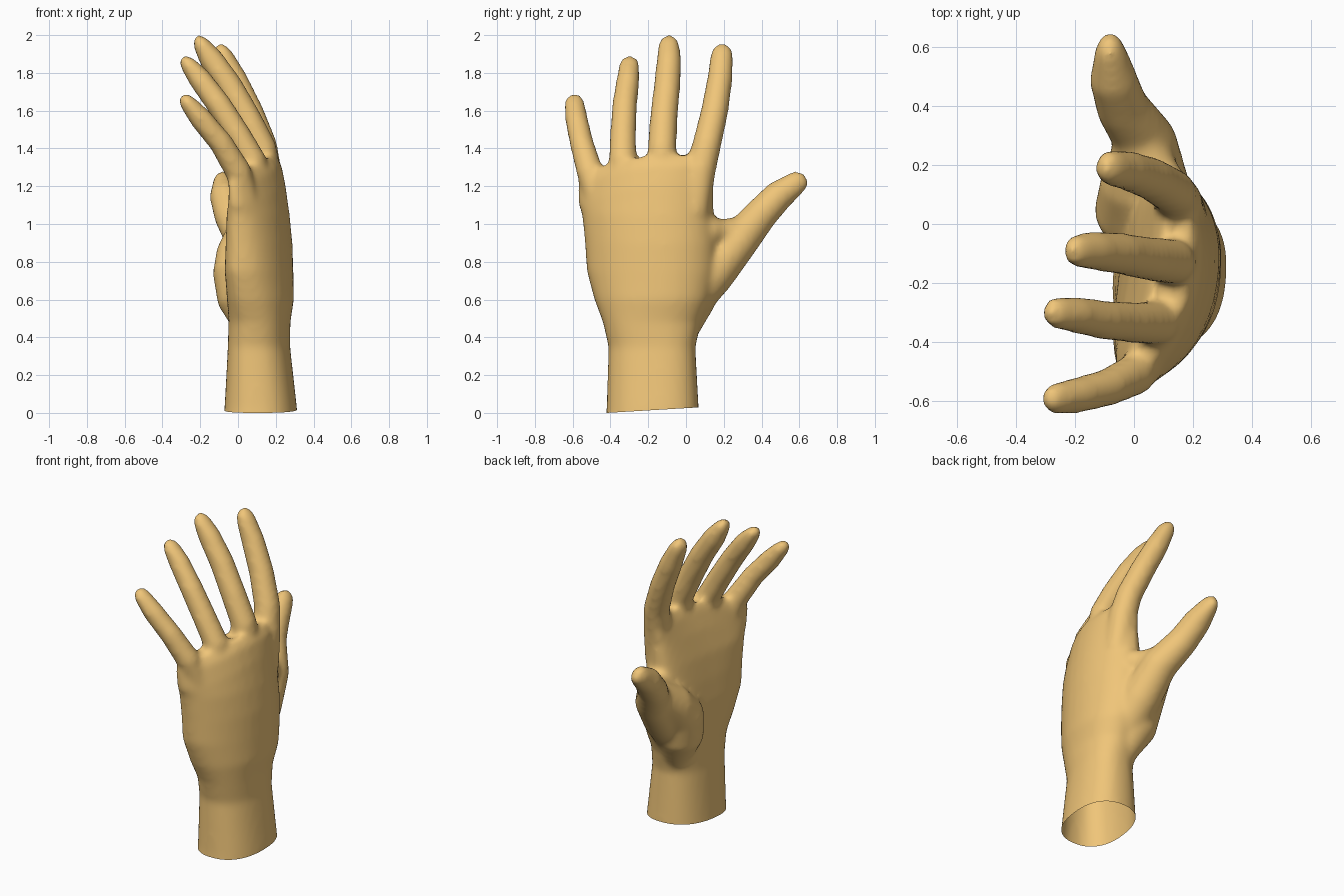
import bpy, bmesh, math
from mathutils import Vector

bm = bmesh.new()
N = 20


def loft(rings):
    """Closed skin through rings of points, capped at both ends."""
    vs = [[bm.verts.new(p) for p in r] for r in rings]
    n = len(vs[0])
    for a, b in zip(vs, vs[1:]):
        for i in range(n):
            j = (i + 1) % n
            bm.faces.new((a[i], a[j], b[j], b[i]))
    bm.faces.new(vs[0][::-1])
    bm.faces.new(vs[-1])


def digit(path):
    """Tapered tube along (x, y, z, radius) points with a rounded, flattened tip."""
    pts = [Vector(p[:3]) for p in path]
    rad = [p[3] for p in path]
    flat = [1.0] * (len(path) - 1) + [0.85, 0.75, 0.7]
    d = (pts[-1] - pts[-2]).normalized()
    r = rad[-1]
    pts += [pts[-1] + d * r * 0.6, pts[-1] + d * r * 1.0]
    rad += [r * 0.85, r * 0.45]
    rings = []
    for i, p in enumerate(pts):
        t = (pts[min(i + 1, len(pts) - 1)] - pts[max(i - 1, 0)]).normalized()
        u = t.cross(Vector((0, 1, 0))).normalized()
        v = t.cross(u)
        u = u * flat[i]
        rings.append([p + rad[i] * (u * math.cos(a) + v * math.sin(a))
                      for a in (2 * math.pi * k / N for k in range(N))])
    loft(rings)


def section(z, ylo, yhi, xpalm, xback, cup):
    """Squarish oval slice whose little-finger side curls toward the palm."""
    out = []
    for k in range(N * 2):
        a = math.pi * k / N
        c, s = math.cos(a), math.sin(a)
        y = (ylo + yhi) / 2 + (yhi - ylo) / 2 * math.copysign(abs(c) ** 0.85, c)
        x = (xpalm + xback) / 2 + (xback - xpalm) / 2 * math.copysign(abs(s) ** 0.85, s)
        skew = 0.07 * (y + 0.18) if z < 0.4 else 0
        drop = 0.3 * min(0, y + 0.25) if z > 1.1 else 0
        out.append((x + skew - cup * ((y + 0.05) / 0.5) ** 2, y, z + drop))
    return out


# Wrist and palm
loft([section(*s) for s in (
    (-0.10, -0.43, 0.07, -0.08, 0.32, 0.0),
    (0.03, -0.42, 0.067, -0.07, 0.31, 0.0),
    (0.35, -0.41, 0.05, -0.05, 0.275, 0.02),
    (0.48, -0.44, 0.08, -0.045, 0.28, 0.05),
    (0.60, -0.485, 0.13, -0.045, 0.30, 0.09),
    (0.75, -0.525, 0.16, -0.045, 0.297, 0.11),
    (0.90, -0.535, 0.16, -0.03, 0.292, 0.12),
    (1.05, -0.55, 0.145, -0.01, 0.278, 0.13),
    (1.20, -0.57, 0.145, 0.025, 0.257, 0.14),
    (1.31, -0.575, 0.16, 0.06, 0.235, 0.16),
    (1.365, -0.55, 0.14, 0.09, 0.20, 0.17))])

# Fingers
digit([(0.07, -0.45, 1.06, .06), (0.0, -0.51, 1.28, .071), (-0.09, -0.553, 1.43, .064),
       (-0.195, -0.58, 1.555, .061), (-0.265, -0.59, 1.64, .054)])
digit([(0.12, -0.33, 1.08, .075), (0.075, -0.335, 1.34, .074), (0.0, -0.333, 1.47, .070),
       (-0.10, -0.325, 1.63, .067), (-0.20, -0.307, 1.765, .062), (-0.26, -0.30, 1.84, .055)])
digit([(0.17, -0.13, 1.10, .075), (0.13, -0.127, 1.40, .077), (0.05, -0.118, 1.56, .074),
       (-0.045, -0.10, 1.73, .071), (-0.14, -0.09, 1.87, .066), (-0.19, -0.09, 1.945, .057)])
digit([(0.165, 0.04, 1.05, .08), (0.15, 0.075, 1.28, .082), (0.13, 0.11, 1.42, .077),
       (0.06, 0.152, 1.60, .073), (-0.02, 0.18, 1.77, .068), (-0.08, 0.19, 1.895, .061)])

# Thumb
digit([(0.08, 0.0, 0.58, .12), (0.065, 0.14, 0.74, .12), (0.04, 0.28, 0.91, .105),
       (-0.04, 0.395, 1.05, .09), (-0.07, 0.49, 1.15, .082), (-0.08, 0.58, 1.215, .065)])

# Thumb mound, running from the wrist into the thumb
digit([(0.08, -0.02, 0.42, .08), (0.03, 0.02, 0.60, .14), (0.005, 0.05, 0.75, .14),
       (0.005, 0.14, 0.85, .12), (0.01, 0.28, 0.95, .09)])

# Web between thumb and index finger
digit([(0.13, 0.04, 1.00, .09), (0.10, 0.13, 0.96, .085), (0.06, 0.21, 0.95, .08),
       (0.01, 0.31, 0.98, .075)])

bmesh.ops.recalc_face_normals(bm, faces=bm.faces[:])
mesh = bpy.data.meshes.new("hand")
bm.to_mesh(mesh)
bm.free()
hand = bpy.data.objects.new("hand", mesh)
bpy.context.collection.objects.link(hand)
bpy.context.view_layer.objects.active = hand
hand.select_set(True)

# Fuse the parts into one skin and soften the joins
fuse = hand.modifiers.new("fuse", 'REMESH')
fuse.mode = 'VOXEL'
fuse.voxel_size = 0.016
soft = hand.modifiers.new("soften", 'SMOOTH')
soft.factor = 0.5
soft.iterations = 12
for m in ("fuse", "soften"):
    bpy.ops.object.modifier_apply(modifier=m)

# Open, slightly slanted wrist end
bm = bmesh.new()
bm.from_mesh(mesh)
bmesh.ops.bisect_plane(bm, geom=bm.verts[:] + bm.edges[:] + bm.faces[:],
                       plane_co=(0.1, -0.42, 0.0), plane_no=(0, -0.06, 1), clear_inner=True)
bm.to_mesh(mesh)
bm.free()

bpy.ops.object.shade_smooth_by_angle(angle=math.radians(60))
skin = bpy.data.materials.new("skin")
skin.diffuse_color = (0.87, 0.56, 0.19, 1)
mesh.materials.append(skin)
